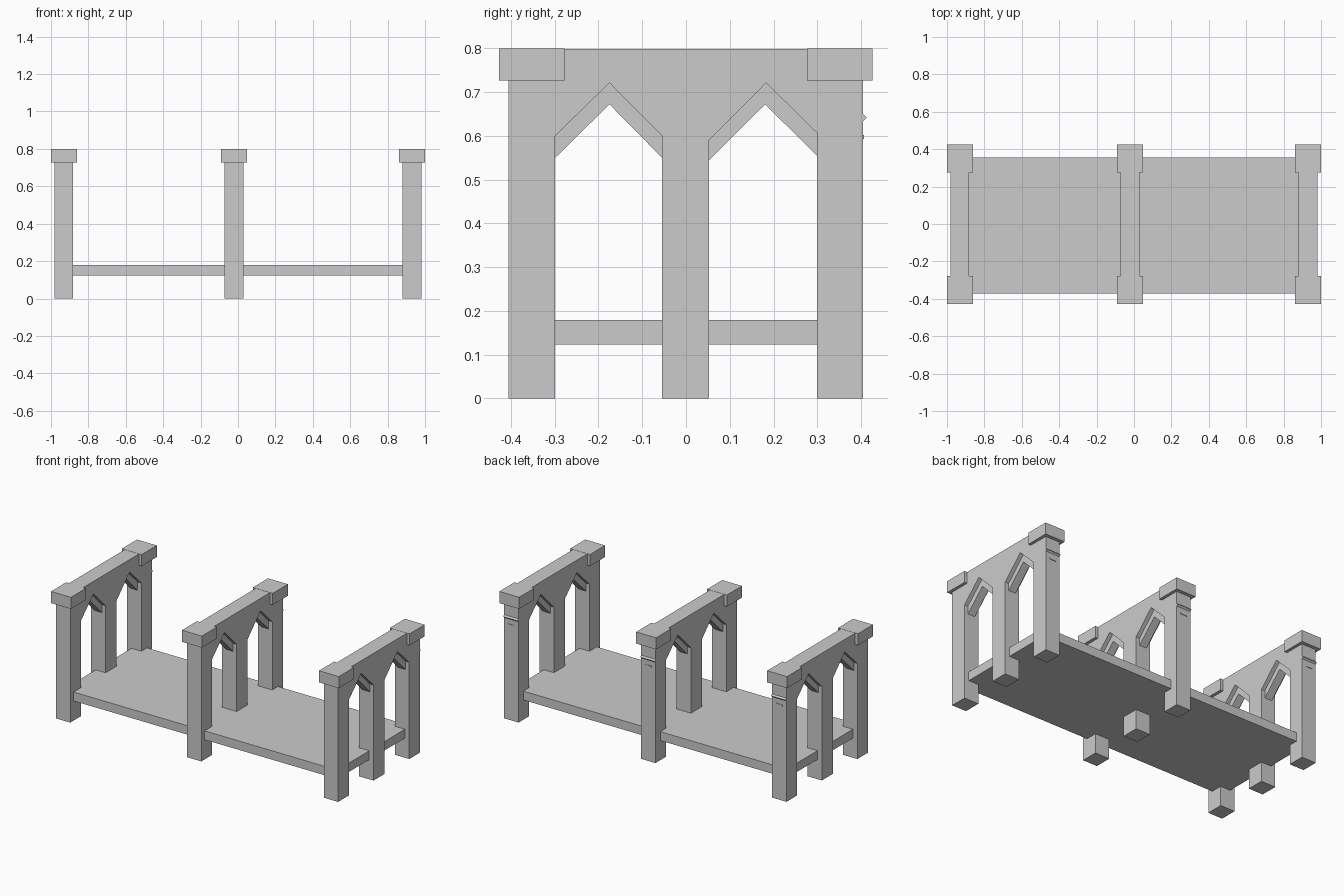
import bpy, bmesh

if "Cube" in bpy.data.objects:
    bpy.data.objects.remove(bpy.data.objects["Cube"])


def prism(name, profile, x0, x1):
    """Extrude a (y, z) outline along x."""
    bm = bmesh.new()
    face = bm.faces.new([bm.verts.new((x0, y, z)) for y, z in profile])
    ext = bmesh.ops.extrude_face_region(bm, geom=[face])
    moved = [v for v in ext["geom"] if isinstance(v, bmesh.types.BMVert)]
    bmesh.ops.translate(bm, verts=moved, vec=(x1 - x0, 0, 0))
    bmesh.ops.recalc_face_normals(bm, faces=bm.faces)
    mesh = bpy.data.meshes.new(name)
    bm.to_mesh(mesh)
    bm.free()
    ob = bpy.data.objects.new(name, mesh)
    bpy.context.collection.objects.link(ob)
    return ob


def box(name, x0, x1, y0, y1, z0, z1):
    return prism(name, [(y0, z0), (y1, z0), (y1, z1), (y0, z1)], x0, x1)


# Frame outline: three posts joined by a beam with two pointed openings
frame = [(-.406, 0), (-.299, 0), (-.299, .6), (-.175, .721), (-.055, .6),
         (-.055, 0), (.053, 0), (.053, .59), (.183, .721), (.299, .607),
         (.299, 0), (.404, 0), (.404, .799), (-.406, .799)]

# Arch openings: left y, apex y, right y, left z, right z
arches = [(-.299, -.175, -.055, .6, .6), (.053, .181, .299, .595, .605)]

for side, x in (("left", -.931), ("middle", -.021), ("right", .93)):
    prism(side + "_frame", frame, x - .05, x + .05)

    # Thin inset braces under each arch
    for i, (a, m, b, za, zb) in enumerate(arches):
        prism(f"{side}_arch_brace_{i}",
              [(a - .01, za - .06), (m, .672), (b + .01, zb - .06),
               (b + .01, zb + .01), (m, .735), (a - .01, za + .01)],
              x - .025, x + .025)

    # Square caps on the outer posts
    box(side + "_front_cap", x - .069, x + .069, -.427, -.278, .727, .8)
    box(side + "_back_cap", x - .069, x + .069, .276, .426, .727, .8)

    # Small ridge and peg on the back of the rear post
    prism(side + "_back_ridge", [(.40, .629), (.413, .642), (.40, .655)],
          x - .05, x + .05)
    box(side + "_back_peg", x - .022, x + .022, .39, .407, .593, .602)

# Low deck running through all the frames
box("deck", -.95, .95, -.372, .356, .123, .179)
